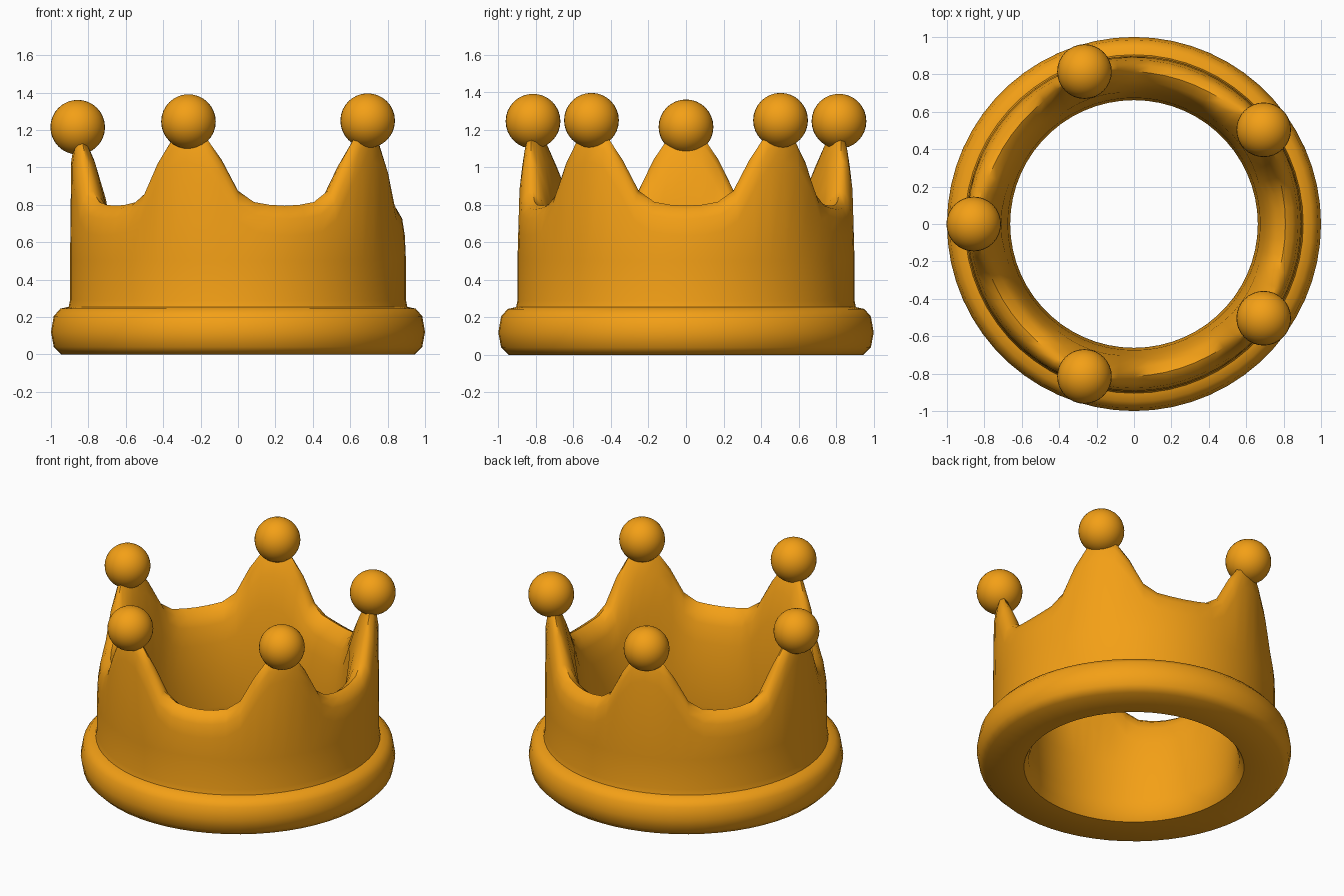
import bpy, bmesh
from math import radians, cos, sin

if "Cube" in bpy.data.objects:
    bpy.data.objects.remove(bpy.data.objects["Cube"])

gold = bpy.data.materials.new("gold")
gold.diffuse_color = (0.9, 0.35, 0.008, 1)
gold.use_nodes = True
gold.node_tree.nodes["Principled BSDF"].inputs["Base Color"].default_value = gold.diffuse_color

SEGMENTS = 60
# Rim height at 0, 6, 12 ... 36 degrees away from a spike
RIM = [1.19, 1.165, 1.04, 0.875, 0.815, 0.80, 0.795]


def section(h):
    """Closed radius/height outline of the crown wall with rim height h."""
    k = (h - 0.795) / 0.4
    return [
        # rounded base band
        (0.70, 0.0), (0.945, 0.0), (0.985, 0.04), (1.0, 0.12), (0.985, 0.205),
        (0.95, 0.245), (0.905, 0.255),
        # outer wall up to the rim
        (0.898, 0.29), (0.898, 0.5), (0.892, h - 0.16), (0.878, h - 0.07),
        (0.85 + 0.015 * k, h - 0.02), (0.81 + 0.035 * k, h),
        # inner wall back down
        (0.76 + 0.06 * k, h - 0.035), (0.725 + 0.045 * k, h - 0.1 - 0.05 * k),
        (0.70 + 0.01 * k, h - 0.22 - 0.13 * k), (0.675, 0.42), (0.662, 0.15),
        (0.67, 0.05),
    ]


# Crown body: the wall outline swept around, its rim rising into five spikes
bm = bmesh.new()
rings = []
for i in range(SEGMENTS):
    deg = i * 360 / SEGMENTS
    off = abs((deg - 36 + 36) % 72 - 36)
    a = radians(deg)
    rings.append([bm.verts.new((r * cos(a), r * sin(a), z))
                  for r, z in section(RIM[round(off / 6)])])
n = len(rings[0])
for i in range(SEGMENTS):
    a, b = rings[i], rings[(i + 1) % SEGMENTS]
    for j in range(n):
        k = (j + 1) % n
        bm.faces.new((a[j], b[j], b[k], a[k]))
bmesh.ops.recalc_face_normals(bm, faces=bm.faces)
mesh = bpy.data.meshes.new("crown_body")
bm.to_mesh(mesh)
bm.free()
body = bpy.data.objects.new("crown_body", mesh)
bpy.context.collection.objects.link(body)
body.data.materials.append(gold)
bpy.context.view_layer.objects.active = body
body.select_set(True)
bpy.ops.object.shade_smooth_by_angle(angle=radians(50))

# Balls on the spike tips
for i, z in enumerate((1.25, 1.245, 1.215, 1.245, 1.25)):
    a = radians(36 + 72 * i)
    bpy.ops.mesh.primitive_uv_sphere_add(
        segments=32, ring_count=16, radius=0.146,
        location=(0.857 * cos(a), 0.857 * sin(a), z))
    ball = bpy.context.object
    ball.name = f"spike_ball_{i + 1}"
    ball.data.materials.append(gold)
    bpy.ops.object.shade_smooth()
